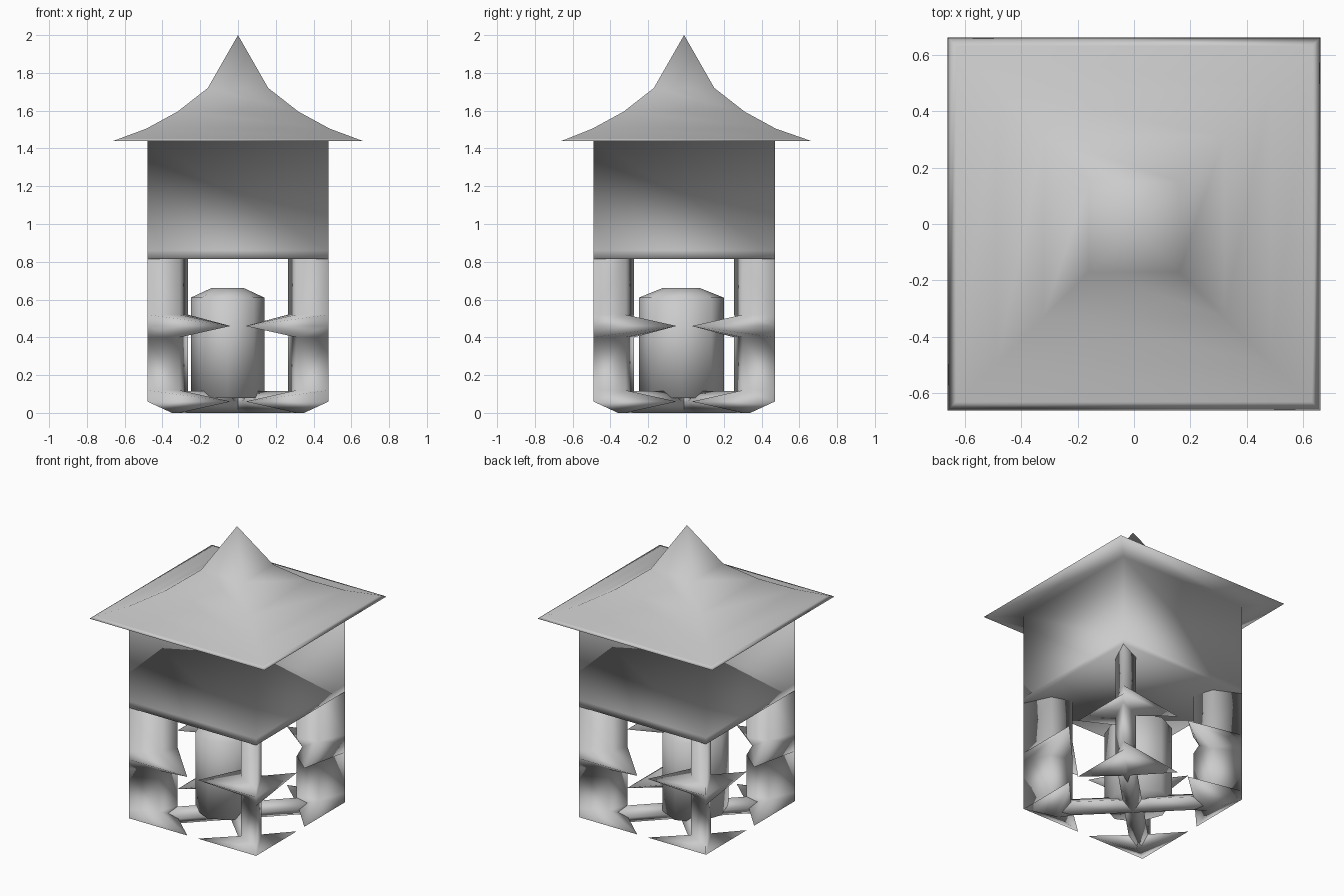
import bpy, bmesh, math
from mathutils import Vector

if "Cube" in bpy.data.objects:
    bpy.data.objects.remove(bpy.data.objects["Cube"])

CY = -0.01  # slight offset of the whole structure toward the front
GREY = bpy.data.materials.new("plain_grey")
GREY.diffuse_color = (0.6, 0.6, 0.6, 1)
GREY.use_nodes = True
GREY.node_tree.nodes["Principled BSDF"].inputs["Base Color"].default_value = GREY.diffuse_color


def loft(name, rings, cap_start=True, cap_end=True):
    """Skin a list of equal-length vertex rings into one smooth mesh."""
    bm = bmesh.new()
    loops = [[bm.verts.new(p) for p in ring] for ring in rings]
    n = len(loops[0])
    for a, b in zip(loops, loops[1:]):
        for i in range(n):
            j = (i + 1) % n
            bm.faces.new((a[i], a[j], b[j], b[i]))
    if cap_start:
        bm.faces.new(loops[0])
    if cap_end:
        bm.faces.new(loops[-1])
    bmesh.ops.remove_doubles(bm, verts=bm.verts, dist=0.0005)
    bmesh.ops.recalc_face_normals(bm, faces=bm.faces)
    for f in bm.faces:
        f.smooth = True
    mesh = bpy.data.meshes.new(name)
    bm.to_mesh(mesh)
    bm.free()
    obj = bpy.data.objects.new(name, mesh)
    obj.data.materials.append(GREY)
    bpy.context.collection.objects.link(obj)
    return obj


def square(h, z, cy=CY):
    return [(sx * h, cy + sy * h, z) for sx, sy in ((1, 1), (-1, 1), (-1, -1), (1, -1))]


# Flared roof, eave and boxed upper storey share one skin
profile = [(0.0, 2.0), (0.16, 1.72), (0.32, 1.595), (0.485, 1.505), (0.63, 1.451),
           (0.66, 1.44), (0.48, 1.44), (0.48, 0.86), (0.48, 0.815)]
loft("roof_and_upper_box",
     [square(h, z, 0.0 if h > 0.6 else CY) for h, z in profile], cap_start=False)


# Corner posts: kite section pointing inward, flaring into spiked brackets
def kite(sx, sy, z, outer, side, inner):
    a, b = side
    pts = [(outer, outer), (a, b), (inner, inner), (b, a)]
    return [(sx * x, CY + sy * y, z) for x, y in pts]


SHAFT, SPIKE = (0.31, 0.40), (0.04, 0.48)
post = [(0.82, 0.48, SHAFT, 0.265), (0.52, 0.48, SHAFT, 0.265),
        (0.46, 0.48, SPIKE, 0.29), (0.40, 0.48, SHAFT, 0.265),
        (0.12, 0.48, SHAFT, 0.265), (0.06, 0.48, SPIKE, 0.27),
        (0.0, 0.35, (0.31, 0.34), 0.265)]
for sx in (-1, 1):
    for sy in (-1, 1):
        where = ("front" if sy < 0 else "back") + ("_left" if sx < 0 else "_right")
        loft("post_" + where, [kite(sx, sy, z, o, s, i) for z, o, s, i in post])

# Crossed floor bars running corner to corner, diamond in section
for name, s in (("floor_bar_a", 1), ("floor_bar_b", -1)):
    along = Vector((1, s, 0)).normalized()
    across = Vector((-along.y, along.x, 0))
    rings = []
    for t, top in ((-0.46, 0.115), (-0.09, 0.115), (-0.08, 0.085),
                   (0.08, 0.085), (0.09, 0.115), (0.46, 0.115)):
        c = Vector((0, CY, 0)) + along * t
        rings.append([c, c + across * 0.06 + Vector((0, 0, 0.06)),
                      c + Vector((0, 0, top)), c - across * 0.06 + Vector((0, 0, 0.06))])
    loft(name, rings)

# Eight-sided vessel with a chamfered top, standing off centre on the bars
rings = []
for k, z in ((1, 0.08), (1, 0.61), (0.45, 0.66)):
    rings.append([(-0.055 + 0.195 * k * math.cos(i * math.pi / 4),
                   -0.025 + 0.225 * k * math.sin(i * math.pi / 4), z) for i in range(8)])
loft("central_vessel", rings)
